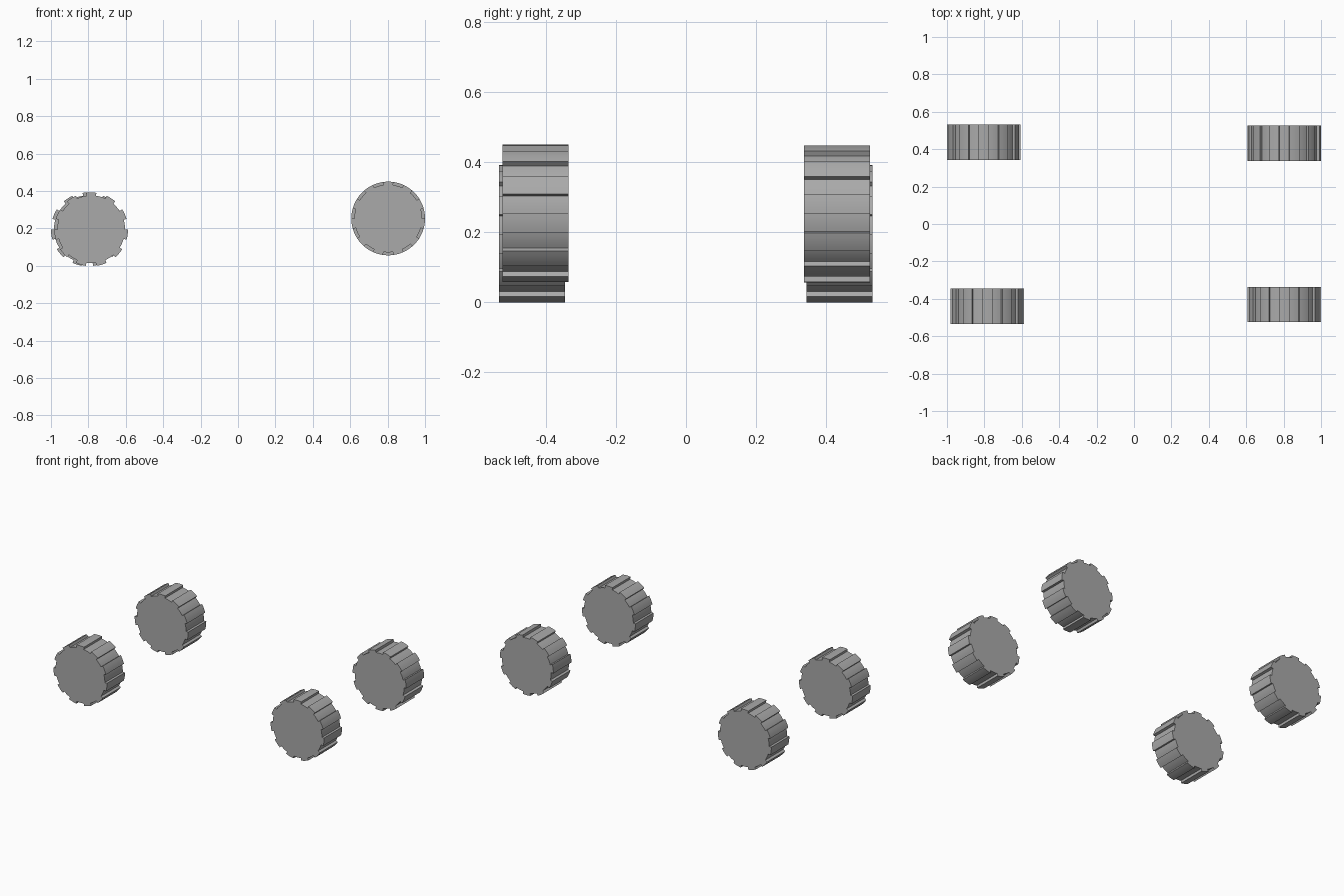
import bpy, bmesh, math

if "Cube" in bpy.data.objects:
    bpy.data.objects.remove(bpy.data.objects["Cube"])

R_OUT, R_IN = 0.197, 0.181   # tread block and groove radii
TEETH, SEG = 11, 4
WIDTH = 0.189

grey = bpy.data.materials.new("rubber grey")
grey.diffuse_color = (0.40, 0.40, 0.40, 1)
grey.use_nodes = True
grey.node_tree.nodes["Principled BSDF"].inputs["Base Color"].default_value = grey.diffuse_color


def wheel(name, x, y, z, flip):
    """Treaded wheel along y; flip turns the tread pattern upside down."""
    bm = bmesh.new()
    step = 2 * math.pi / (TEETH * 2)
    ring = []
    for k in range(TEETH * 2):
        r = R_OUT if k % 2 == 0 else R_IN
        for s in range(SEG + 1):
            a = (k - 1 + s / SEG) * step
            ring.append(bm.verts.new((r * math.cos(a), -WIDTH / 2,
                                      flip * r * math.sin(a))))
    cap = bm.faces.new(ring)
    ext = bmesh.ops.extrude_face_region(bm, geom=[cap], use_keep_orig=True)
    moved = [v for v in ext["geom"] if isinstance(v, bmesh.types.BMVert)]
    bmesh.ops.translate(bm, verts=moved, vec=(0, WIDTH, 0))
    bmesh.ops.recalc_face_normals(bm, faces=bm.faces)
    mesh = bpy.data.meshes.new(name)
    bm.to_mesh(mesh)
    bm.free()
    mesh.materials.append(grey)
    obj = bpy.data.objects.new(name, mesh)
    obj.location = (x, y, z)
    bpy.context.collection.objects.link(obj)
    bpy.ops.object.select_all(action="DESELECT")
    obj.select_set(True)
    bpy.context.view_layer.objects.active = obj
    bpy.ops.object.shade_smooth_by_angle(angle=math.radians(20))


# Left pair rests on the ground, right pair sits slightly higher
wheel("front_left_wheel", -0.785, -0.440, 0.195, 1)
wheel("back_left_wheel", -0.803, 0.438, 0.195, 1)
wheel("front_right_wheel", 0.803, -0.430, 0.253, 1)
wheel("back_right_wheel", 0.803, 0.431, 0.253, -1)
